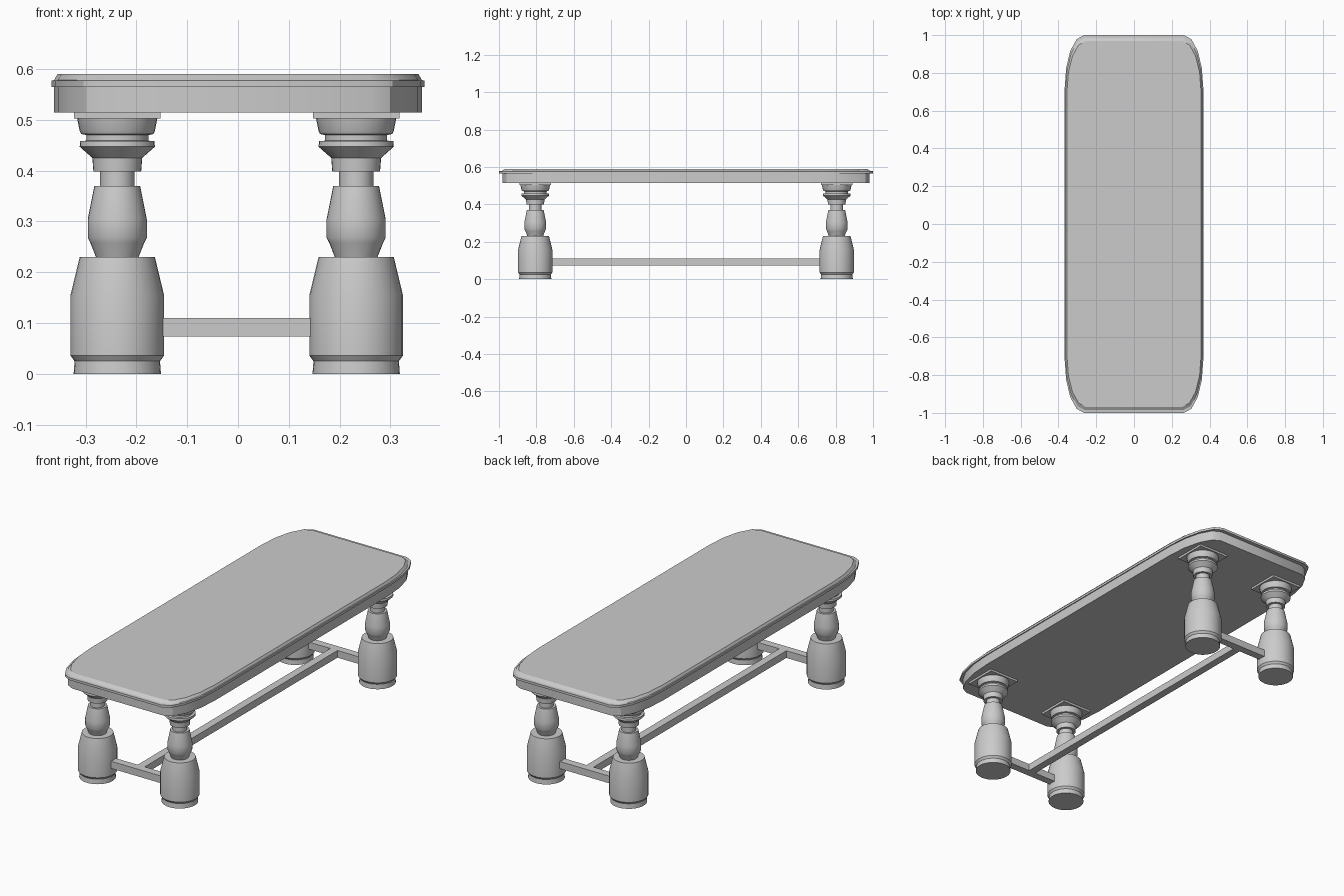
import bpy, bmesh
from math import sin, cos, pi, radians

if "Cube" in bpy.data.objects:
    bpy.data.objects.remove(bpy.data.objects["Cube"])

LEG_X, LEG_Y, SHIFT = 0.235, 0.806, -0.0025


def finish(name, bm, smooth=True):
    bmesh.ops.recalc_face_normals(bm, faces=bm.faces)
    me = bpy.data.meshes.new(name)
    bm.to_mesh(me)
    bm.free()
    ob = bpy.data.objects.new(name, me)
    bpy.context.collection.objects.link(ob)
    if smooth:
        bpy.ops.object.select_all(action='DESELECT')
        ob.select_set(True)
        bpy.context.view_layer.objects.active = ob
        bpy.ops.object.shade_smooth_by_angle(angle=radians(30))
    return ob


def loft(name, rings):
    """Skin a stack of closed rings and cap both ends."""
    bm = bmesh.new()
    rows = [[bm.verts.new(p) for p in ring] for ring in rings]
    n = len(rows[0])
    for a, b in zip(rows, rows[1:]):
        for i in range(n):
            j = (i + 1) % n
            bm.faces.new((a[i], a[j], b[j], b[i]))
    bm.faces.new(rows[0][::-1])
    bm.faces.new(rows[-1])
    return finish(name, bm)


def box(name, centre, size):
    bm = bmesh.new()
    bmesh.ops.create_cube(bm, size=1)
    bmesh.ops.scale(bm, vec=size, verts=bm.verts)
    bmesh.ops.translate(bm, vec=centre, verts=bm.verts)
    return finish(name, bm, smooth=False)


def rounded_outline(hx, hy, z, corner=0.28, segs=4):
    """Rectangle whose corners are rounded in proportion to each side."""
    pts = []
    for q, (sx, sy) in enumerate([(1, 1), (-1, 1), (-1, -1), (1, -1)]):
        for k in range(segs + 1):
            t = (q + k / segs) * pi / 2
            pts.append((hx * (sx * (1 - corner) + corner * cos(t)),
                        hy * (sy * (1 - corner) + corner * sin(t)), z))
    return pts


# Table top: apron, projecting lip and bevelled upper edge
top_profile = [(0.362, 0.98, 0.514), (0.362, 0.98, 0.565), (0.367, 1.0, 0.565),
               (0.367, 1.0, 0.577), (0.362, 0.985, 0.578), (0.355, 0.968, 0.59)]
loft("table_top", [rounded_outline(*p) for p in top_profile])

# Turned legs with square top plates
leg_profile = [(0.086, 0), (0.084, 0.025), (0.092, 0.036), (0.092, 0.155),
               (0.074, 0.23), (0.042, 0.23), (0.053, 0.258), (0.058, 0.268),
               (0.058, 0.305), (0.047, 0.36), (0.045, 0.37), (0.034, 0.37),
               (0.034, 0.398), (0.047, 0.398), (0.049, 0.425), (0.074, 0.447),
               (0.073, 0.458), (0.061, 0.459), (0.061, 0.470), (0.071, 0.472),
               (0.074, 0.478), (0.079, 0.503)]
SIDES = 32
for ys, end in ((-1, "front"), (1, "back")):
    for xs, side in ((-1, "left"), (1, "right")):
        x, y = xs * LEG_X + SHIFT, ys * LEG_Y
        loft(f"{end}_{side}_leg",
             [[(x + r * cos(2 * pi * i / SIDES), y + r * sin(2 * pi * i / SIDES), z)
               for i in range(SIDES)] for r, z in leg_profile])
        box(f"{end}_{side}_leg_plate", (x, y, 0.5085), (0.17, 0.17, 0.011))
    # Cross stretcher between each pair of legs
    box(f"{end}_stretcher", (SHIFT, ys * LEG_Y, 0.092), (0.32, 0.04, 0.037))

# Long stretcher joining the two cross stretchers
box("long_stretcher", (SHIFT, 0, 0.092), (0.04, 2 * LEG_Y - 0.04, 0.037))
